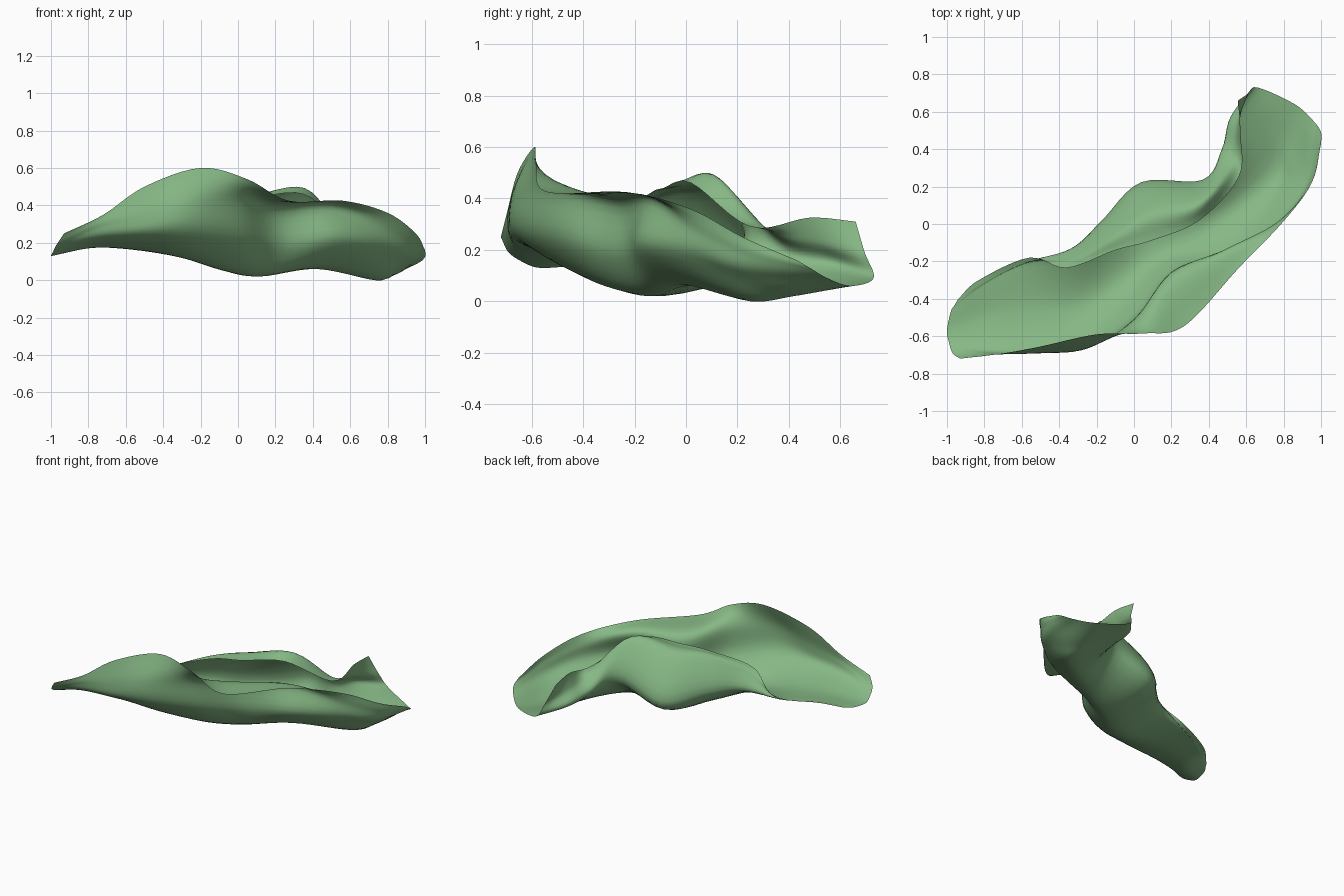
import bpy
from mathutils import Vector

cube = bpy.data.objects.get("Cube")
if cube:
    bpy.data.objects.remove(cube, do_unlink=True)

STEPS_ALONG = 6
STEPS_ACROSS = 6


def catmull_rom(points, steps):
    """Smooth open curve through every guide point."""
    padded = [points[0] * 2 - points[1]] + points + [points[-1] * 2 - points[-2]]
    result = []
    for a, b, c, d in zip(padded, padded[1:], padded[2:], padded[3:]):
        for step in range(steps):
            t = step / steps
            result.append(0.5 * (2 * b + (c - a) * t
                                 + (2 * a - 5 * b + 4 * c - d) * t ** 2
                                 + (3 * b - a - 3 * c + d) * t ** 3))
    result.append(points[-1].copy())
    return result


def guide(*coordinates):
    return [Vector(point) for point in coordinates]


def green_material():
    colour = (0.24, 0.48, 0.235, 1)
    material = bpy.data.materials.new("leaf_green")
    material.use_nodes = True
    material.diffuse_color = colour
    shader = material.node_tree.nodes["Principled BSDF"]
    shader.inputs["Base Color"].default_value = colour
    return material


# Lengthwise guides, from the low pointed end to the broad open end.
# The front wall folds outward into a flat lip along its middle.
front_lip = guide((-.93, -.72, .25), (-.72, -.695, .35), (-.5, -.655, .5),
                  (-.2, -.59, .6), (.05, -.585, .54), (.27, -.545, .425),
                  (.56, -.235, .425), (.8, .015, .36), (.95, .22, .25), (1, .43, .16))
front_fold = guide((-.97, -.69, .19), (-.74, -.695, .29), (-.5, -.69, .34),
                   (-.24, -.66, .42), (0, -.52, .43), (.2, -.28, .39),
                   (.5, -.13, .39), (.78, .02, .29), (.95, .23, .19), (1, .49, .125))
front_wall = guide((-.99, -.63, .15), (-.77, -.66, .22), (-.5, -.66, .24),
                   (-.25, -.63, .25), (.01, -.47, .22), (.22, -.24, .17),
                   (.52, -.17, .21), (.77, .03, .17), (.91, .24, .11), (.96, .55, .09))
keel = guide((-1, -.57, .13), (-.77, -.5, .175), (-.55, -.46, .165),
             (-.3, -.42, .12), (-.07, -.28, .05), (.12, -.13, .02),
             (.42, .02, .06), (.73, .25, 0), (.8, .42, .02), (.86, .64, .06))
back_wall = guide((-.98, -.47, .135), (-.81, -.35, .18), (-.58, -.23, .18),
                  (-.33, -.14, .2), (-.17, .01, .18), (.04, .22, .13),
                  (.37, .235, .24), (.48, .4, .16), (.53, .57, .13), (.66, .73, .09))
back_rim = guide((-.94, -.4, .15), (-.83, -.3, .19), (-.56, -.18, .21),
                 (-.36, -.235, .34), (-.1, -.14, .42), (.09, -.09, .44),
                 (.35, .02, .46), (.56, .25, .29), (.57, .48, .325), (.555, .66, .31))

# The back wall rolls over toward the inside near its middle
roll_height = (0, 0, 0, .05, .1, .14, .13, .05, 0, -.01)
back_crest = [(wall + rim) / 2 + Vector((0, 0, lift))
              for wall, rim, lift in zip(back_wall, back_rim, roll_height)]

# Loft the guides into one curled sheet
guides = [front_lip, front_fold, front_wall, keel, back_wall, back_crest, back_rim]
rails = [catmull_rom(points, STEPS_ALONG) for points in guides]
rows = [catmull_rom(list(section), STEPS_ACROSS) for section in zip(*rails)]
width = len(rows[0])
vertices = [point for row in rows for point in row]
faces = [(r * width + c, r * width + c + 1,
          (r + 1) * width + c + 1, (r + 1) * width + c)
         for r in range(len(rows) - 1) for c in range(width - 1)]

mesh = bpy.data.meshes.new("curled_leaf")
mesh.from_pydata(vertices, [], faces)
mesh.flip_normals()
mesh.materials.append(green_material())
mesh.shade_smooth()
mesh.update()
leaf = bpy.data.objects.new("curled_leaf", mesh)
bpy.context.collection.objects.link(leaf)
